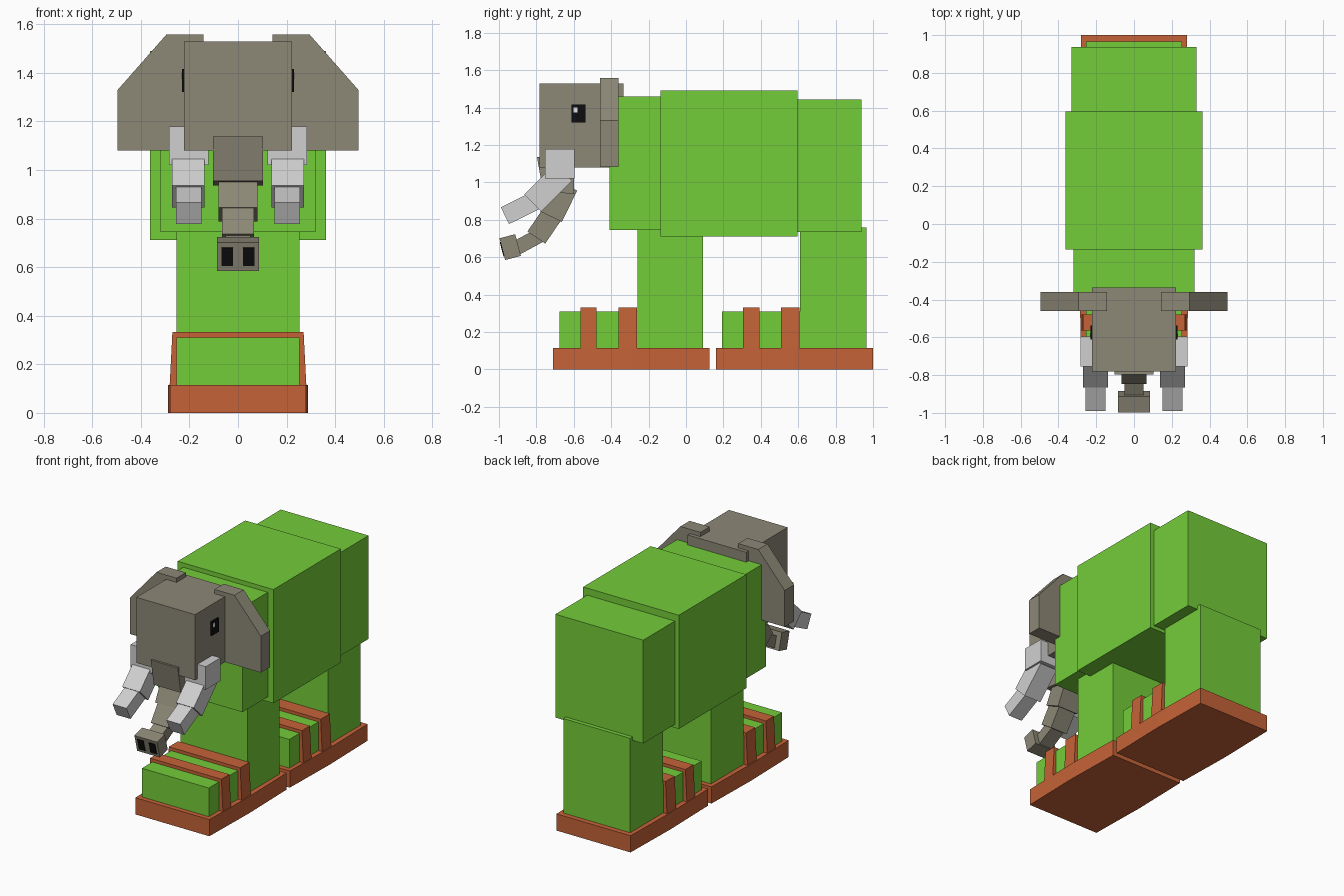
import bpy
import bmesh
from mathutils import Vector

if "Cube" in bpy.data.objects:
    bpy.data.objects.remove(bpy.data.objects["Cube"], do_unlink=True)


def material(name, rgb):
    m = bpy.data.materials.new(name)
    m.use_nodes = True
    m.diffuse_color = (*rgb, 1)
    m.node_tree.nodes["Principled BSDF"].inputs["Base Color"].default_value = (*rgb, 1)
    return m


GREEN = material("bright green", (0.174, 0.61, 0.041))
ORANGE = material("burnt orange", (0.56, 0.124, 0.039))
GREY = material("warm grey", (0.265, 0.245, 0.182))
IVORY = material("pale grey", (0.63, 0.63, 0.63))
BLACK = material("black", (0.004, 0.004, 0.004))
WHITE = material("white", (0.85, 0.85, 0.85))


def prism(name, profile, lo, hi, mat, axis="x"):
    """Extrude a flat profile along one axis; the profile uses the other two in order."""
    place = {"x": lambda p, d: (d, p[0], p[1]),
             "y": lambda p, d: (p[0], d, p[1]),
             "z": lambda p, d: (p[0], p[1], d)}[axis]
    bm = bmesh.new()
    ends = [[bm.verts.new(place(p, d)) for p in profile] for d in (lo, hi)]
    n = len(profile)
    for ring in ends:
        bm.faces.new(ring)
    for i in range(n):
        j = (i + 1) % n
        bm.faces.new((ends[0][i], ends[0][j], ends[1][j], ends[1][i]))
    bmesh.ops.recalc_face_normals(bm, faces=bm.faces)
    mesh = bpy.data.meshes.new(name)
    bm.to_mesh(mesh)
    bm.free()
    mesh.materials.append(mat)
    obj = bpy.data.objects.new(name, mesh)
    bpy.context.collection.objects.link(obj)
    return obj


def box(name, x0, x1, y0, y1, z0, z1, mat):
    return prism(name, [(y0, z0), (y1, z0), (y1, z1), (y0, z1)], x0, x1, mat)


def segment(name, a, b, thick, x0, x1, mat):
    """Tilted block running from a to b in the side plane."""
    a, b = Vector(a), Vector(b)
    d = (b - a).normalized()
    side = Vector((-d.y, d.x)) * thick / 2
    return prism(name, [a + side, b + side, b - side, a - side], x0, x1, mat)


# Body
box("body_front", -0.32, 0.32, -0.41, -0.13, 0.745, 1.46, GREEN)
box("body_middle", -0.362, 0.362, -0.135, 0.595, 0.712, 1.49, GREEN)
box("body_rear", -0.332, 0.332, 0.59, 0.937, 0.735, 1.442, GREEN)

# Legs and sandalled feet; each foot is laid out from its front edge
for label, y, back, top in (("front", -0.71, 0.125, 0.75), ("rear", 0.16, 1.0, 0.76)):
    box(label + "_leg", -0.253, 0.253, y + 0.45, back - 0.035, 0.1, top, GREEN)
    box(label + "_toes", -0.253, 0.253, y + 0.033, y + 0.46, 0.1, 0.31, GREEN)
    mid = (y + back) / 2
    sole = [(-0.28, y), (0.28, y), (0.289, mid), (0.28, back), (-0.28, back), (-0.289, mid)]
    prism(label + "_sole", sole, 0, 0.114, ORANGE, "z")
    strap = [(-0.282, 0.1), (0.282, 0.1), (0.27, 0.332), (-0.27, 0.332)]
    for i, (s0, s1) in enumerate(((0.145, 0.232), (0.348, 0.447))):
        prism(f"{label}_strap_{i + 1}", strap, y + s0, y + s1, ORANGE, "y")

# Head
box("head", -0.222, 0.222, -0.782, -0.335, 1.08, 1.528, GREY)

# Paired ears, eyes and tusks
for label, s in (("left", 1), ("right", -1)):
    ear = [(0.143, 1.081), (0.495, 1.081), (0.495, 1.33), (0.295, 1.557), (0.143, 1.557)]
    prism(label + "_ear", [(s * x, z) for x, z in ear], -0.46, -0.36, GREY, "y")
    box(label + "_eye", s * 0.222, s * 0.231, -0.612, -0.537, 1.32, 1.416, BLACK)
    box(label + "_eye_glint", s * 0.231, s * 0.233, -0.602, -0.58, 1.374, 1.401, WHITE)
    box(label + "_tusk_root", s * 0.122, s * 0.284, -0.755, -0.595, 1.02, 1.178, IVORY)
    segment(label + "_tusk_middle", (-0.655, 1.055), (-0.82, 0.89), 0.128,
            s * 0.137, s * 0.271, IVORY)
    segment(label + "_tusk_tip", (-0.80, 0.905), (-0.968, 0.822), 0.1,
            s * 0.151, s * 0.256, IVORY)

# Trunk
prism("trunk_root", [(-0.797, 1.137), (-0.765, 0.955), (-0.6, 0.937), (-0.6, 1.13)],
      -0.102, 0.102, GREY)
segment("trunk_upper", (-0.64, 0.985), (-0.722, 0.817), 0.13, -0.081, 0.081, GREY)
segment("trunk_middle", (-0.715, 0.83), (-0.8, 0.705), 0.115, -0.066, 0.066, GREY)
segment("trunk_lower", (-0.785, 0.715), (-0.905, 0.65), 0.078, -0.051, 0.051, GREY)

# Trunk tip with two nostril plates on its front face
tip_back, tip_front = Vector((-0.898, 0.665)), Vector((-0.982, 0.643))
segment("trunk_tip", tip_back, tip_front, 0.12, -0.086, 0.086, GREY)
outward = (tip_front - tip_back).normalized() * 0.004
for label, s in (("left", 1), ("right", -1)):
    segment(label + "_nostril", tip_front - outward, tip_front + outward, 0.078,
            s * 0.02, s * 0.067, BLACK)
